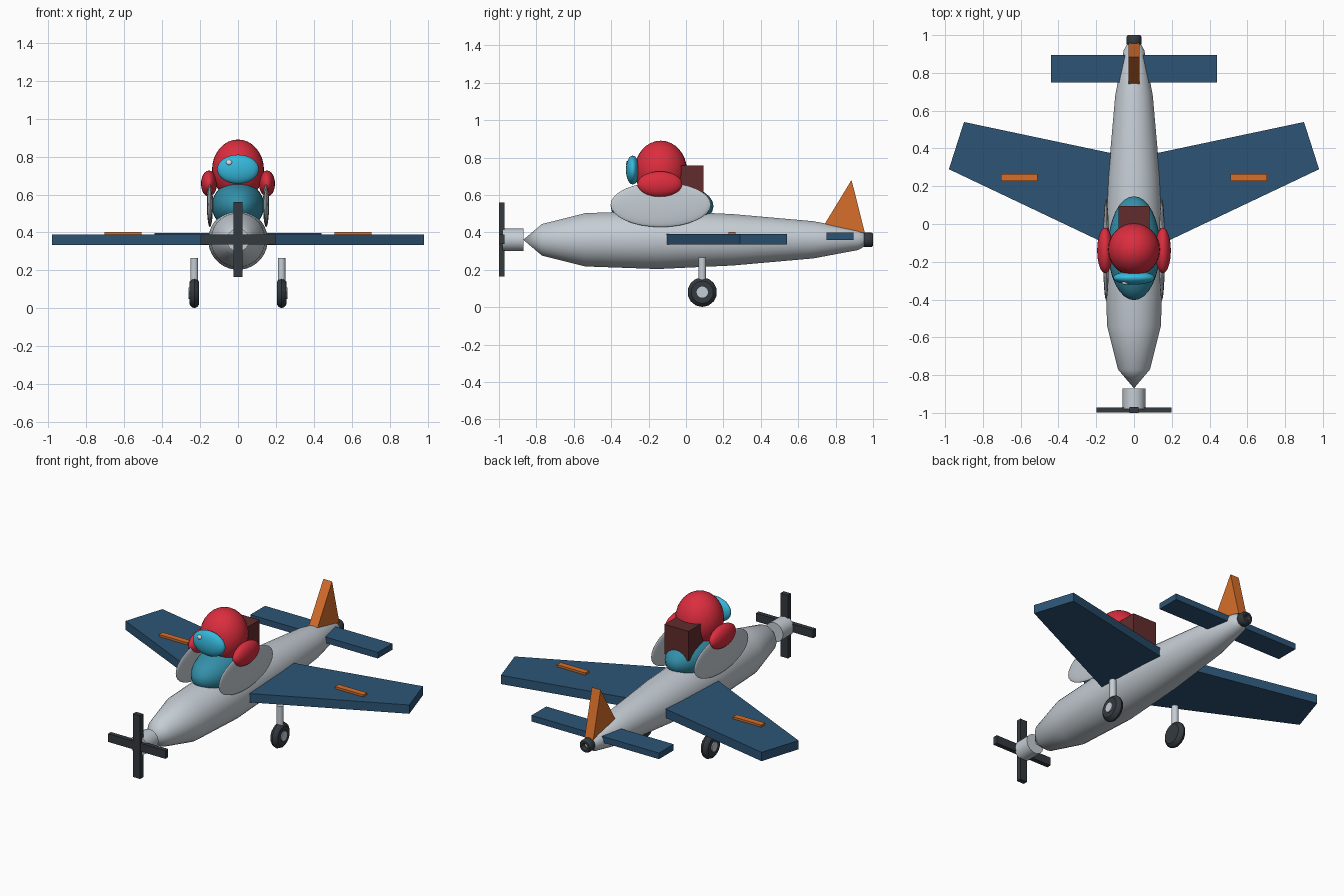
import bpy, bmesh, math
from mathutils import Matrix, Vector

if "Cube" in bpy.data.objects:
    bpy.data.objects.remove(bpy.data.objects["Cube"])


def mat(name, r, g, b):
    lin = lambda c: ((c / 255 + 0.055) / 1.055) ** 2.4 if c > 10 else c / 255 / 12.92
    m = bpy.data.materials.new(name)
    m.diffuse_color = (lin(r), lin(g), lin(b), 1)
    m.use_nodes = True
    m.node_tree.nodes["Principled BSDF"].inputs["Base Color"].default_value = m.diffuse_color
    return m


SILVER = mat("silver", 197, 205, 212)
NAVY = mat("navy blue", 44, 84, 117)
ORANGE = mat("orange", 215, 110, 42)
DARK = mat("charcoal", 52, 58, 64)
RED = mat("red", 220, 45, 62)
TEAL = mat("teal", 52, 144, 170)
CYAN = mat("cyan", 54, 184, 220)
BROWN = mat("dark brown", 98, 44, 44)
WHITE = mat("white", 240, 245, 250)


def finish(name, bm, material, smooth=None):
    bmesh.ops.recalc_face_normals(bm, faces=bm.faces[:])
    me = bpy.data.meshes.new(name)
    bm.to_mesh(me)
    bm.free()
    me.materials.append(material)
    ob = bpy.data.objects.new(name, me)
    bpy.context.collection.objects.link(ob)
    if smooth:
        bpy.ops.object.select_all(action='DESELECT')
        bpy.context.view_layer.objects.active = ob
        ob.select_set(True)
        bpy.ops.object.shade_smooth_by_angle(angle=math.radians(smooth))
    return ob


def box(name, lo, hi, material):
    bm = bmesh.new()
    lo, hi = Vector(lo), Vector(hi)
    m = Matrix.Translation((lo + hi) / 2) @ Matrix.Diagonal((*(hi - lo), 1))
    bmesh.ops.create_cube(bm, size=1, matrix=m)
    return finish(name, bm, material)


def ellipsoid(name, centre, radii, material, seg=32):
    bm = bmesh.new()
    m = Matrix.Translation(centre) @ Matrix.Diagonal((*radii, 1))
    bmesh.ops.create_uvsphere(bm, u_segments=seg, v_segments=seg // 2, radius=1, matrix=m)
    return finish(name, bm, material, 60)


def lathe(name, profile, centre, axis, material, n=32, smooth=35):
    """Spin (distance along axis, radius) points around the x, y or z axis."""
    bm = bmesh.new()
    a = Vector([float(i == axis) for i in range(3)])
    u = Vector([float(i == (axis + 1) % 3) for i in range(3)])
    v = a.cross(u)
    rings = []
    for d, r in profile:
        base = Vector(centre) + a * d
        if r == 0:
            rings.append([bm.verts.new(base)] * n)
            continue
        ang = [2 * math.pi * (k + 0.5) / n for k in range(n)]
        rings.append([bm.verts.new(base + r * (u * math.cos(t) + v * math.sin(t))) for t in ang])
    for p, q in zip(rings, rings[1:]):
        for k in range(n):
            j = (k + 1) % n
            bm.faces.new(list(dict.fromkeys((p[k], p[j], q[j], q[k]))))
    return finish(name, bm, material, smooth)


def prism(name, points, offset, material):
    """Extrude a flat outline along an offset."""
    bm = bmesh.new()
    f = bm.faces.new([bm.verts.new(p) for p in points])
    new = bmesh.ops.extrude_face_region(bm, geom=[f], use_keep_orig=True)["geom"]
    bmesh.ops.translate(bm, vec=offset, verts=[g for g in new if isinstance(g, bmesh.types.BMVert)])
    return finish(name, bm, material)


AXIS_Z = 0.36

# Fuselage, tail ring, propeller
lathe("fuselage", [(-0.87, 0), (-0.77, 0.085), (-0.54, 0.143), (-0.15, 0.157), (0.25, 0.138),
                   (0.68, 0.1), (0.92, 0.055), (0.965, 0.03), (0.985, 0)],
      (0, 0, AXIS_Z), 1, SILVER)
lathe("tail_ring", [(0.985, 0.015), (0.95, 0.02), (0.945, 0.034), (0.955, 0.04), (0.99, 0.04),
                    (1.0, 0.033), (1.0, 0.02), (0.985, 0.015)], (0, 0, AXIS_Z), 1, DARK, 24)
lathe("propeller_hub", [(-0.98, 0), (-0.98, 0.06), (-0.87, 0.06), (-0.87, 0)],
      (0, 0, AXIS_Z), 1, SILVER)
box("propeller_blade_vertical", (-0.025, -1, 0.165), (0.025, -0.97, 0.56), DARK)
box("propeller_blade_horizontal", (-0.198, -0.999, 0.337), (0.198, -0.971, 0.388), DARK)

# Tailplane and fin
box("tailplane", (-0.44, 0.75, 0.36), (0.44, 0.895, 0.398), NAVY)
prism("tail_fin", [(-0.03, 0.742, 0.445), (-0.03, 0.885, 0.68), (-0.03, 0.957, 0.395)],
      (0.06, 0, 0), ORANGE)

# Wings, wing stripes and landing gear on both sides
for s, side in ((-1, "left"), (1, "right")):
    prism(side + "_wing", [(s * 0.12, -0.118, 0.335), (s * 0.98, 0.29, 0.335),
                           (s * 0.90, 0.54, 0.335), (s * 0.12, 0.375, 0.335)],
          (0, 0, 0.055), NAVY)
    x0, x1 = sorted((s * 0.51, s * 0.705))
    box(side + "_wing_stripe", (x0, 0.228, 0.385), (x1, 0.265, 0.403), ORANGE)
    lathe(side + "_gear_strut", [(0.1, 0), (0.1, 0.02), (0.266, 0.02), (0.266, 0)],
          (s * 0.23, 0.087, 0), 2, SILVER, 20)
    wheel = (s * 0.23, 0.087, 0.08)
    lathe(side + "_wheel", [(-0.025, 0), (-0.025, 0.06), (-0.015, 0.073), (0, 0.079),
                            (0.015, 0.073), (0.025, 0.06), (0.025, 0)], wheel, 0, DARK, 14)
    lathe(side + "_wheel_hub", [(0, 0), (0, 0.03), (s * 0.031, 0.03), (s * 0.031, 0)],
          wheel, 0, SILVER, 20)

# Cockpit side shields and pilot arms
    ellipsoid(side + "_cockpit_shield", (s * 0.148, -0.135, 0.548), (0.016, 0.268, 0.12), SILVER)
    ellipsoid(side + "_arm", (s * 0.153, -0.14, 0.657), (0.042, 0.12, 0.069), RED)

# Cockpit bubble and pilot
ellipsoid("cockpit_bubble", (0, -0.128, 0.54), (0.138, 0.275, 0.13), TEAL)
ellipsoid("pilot_body", (0, -0.135, 0.73), (0.137, 0.14, 0.16), RED)
ellipsoid("visor", (0, -0.285, 0.733), (0.11, 0.036, 0.077), CYAN)
ellipsoid("visor_glint", (-0.047, -0.312, 0.768), (0.016, 0.01, 0.014), WHITE, 16)
box("backpack", (-0.083, -0.06, 0.57), (0.083, 0.094, 0.756), BROWN)
